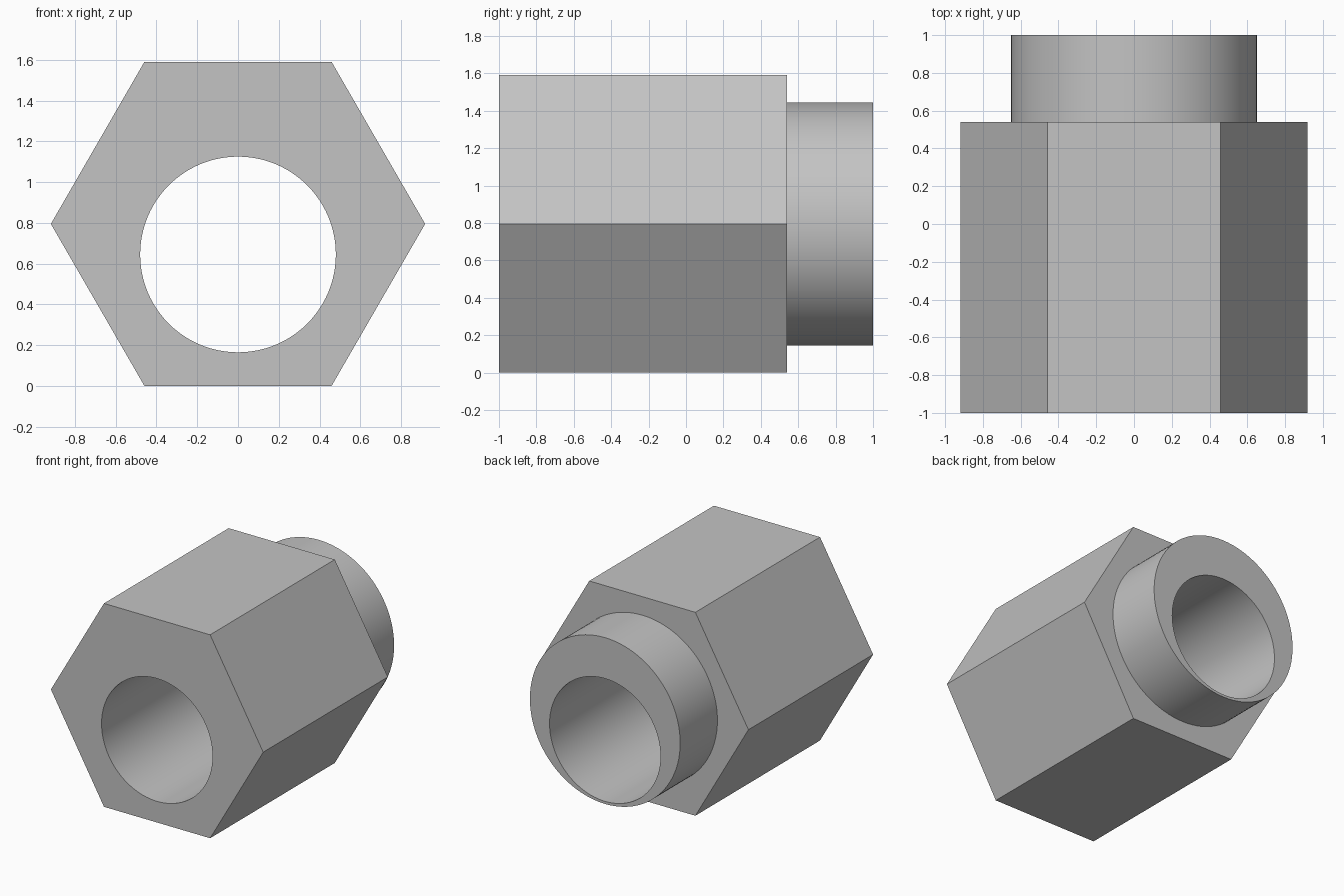
import bpy, bmesh, math

cube = bpy.data.objects.get("Cube")
if cube:
    bpy.data.objects.remove(cube, do_unlink=True)

SEGMENTS = 96                 # sides of the round parts
STEP = SEGMENTS // 6          # round sides per hexagon side
FRONT, SHOULDER, BACK = -1.0, 0.54, 1.0
HEX_RADIUS, COLLAR_RADIUS, BORE_RADIUS = 0.918, 0.65, 0.48
AXIS_Z = HEX_RADIUS * math.sqrt(3) / 2
BORE_Z = AXIS_Z - 0.15        # the bore sits below the main axis

# Plain grey metal
grey = bpy.data.materials.new("grey metal")
grey.use_nodes = True
colour = (0.55, 0.55, 0.55, 1)
grey.diffuse_color = colour
grey.node_tree.nodes["Principled BSDF"].inputs["Base Color"].default_value = colour

bm = bmesh.new()


def ring(radius, y, z, count):
    """Regular polygon of vertices around the y axis."""
    angles = [math.tau * i / count for i in range(count)]
    return [bm.verts.new((radius * math.cos(a), y, z + radius * math.sin(a))) for a in angles]


def bridge(a, b):
    """Wall of quads between two rings of equal count."""
    n = len(a)
    for i in range(n):
        j = (i + 1) % n
        bm.faces.new((a[i], a[j], b[j], b[i]))


def hex_to_round(hexagon, circle):
    """Flat end face: one piece for each hexagon side."""
    for k in range(6):
        arc = [circle[(k * STEP + i) % SEGMENTS] for i in range(STEP + 1)]
        bm.faces.new([hexagon[k], hexagon[(k + 1) % 6]] + arc[::-1])


# Hexagonal body, round collar and off-centre bore
hex_front = ring(HEX_RADIUS, FRONT, AXIS_Z, 6)
hex_back = ring(HEX_RADIUS, SHOULDER, AXIS_Z, 6)
collar_base = ring(COLLAR_RADIUS, SHOULDER, AXIS_Z, SEGMENTS)
collar_end = ring(COLLAR_RADIUS, BACK, AXIS_Z, SEGMENTS)
bore_back = ring(BORE_RADIUS, BACK, BORE_Z, SEGMENTS)
bore_front = ring(BORE_RADIUS, FRONT, BORE_Z, SEGMENTS)

bridge(hex_front, hex_back)
hex_to_round(hex_back, collar_base)
bridge(collar_base, collar_end)
bridge(collar_end, bore_back)
bridge(bore_back, bore_front)
hex_to_round(hex_front, bore_front)
bmesh.ops.recalc_face_normals(bm, faces=bm.faces)

mesh = bpy.data.meshes.new("hex_spacer")
bm.to_mesh(mesh)
bm.free()
mesh.materials.append(grey)
spacer = bpy.data.objects.new("hex_spacer", mesh)
bpy.context.collection.objects.link(spacer)

# Smooth round walls, crisp edges
bpy.ops.object.select_all(action="DESELECT")
spacer.select_set(True)
bpy.context.view_layer.objects.active = spacer
bpy.ops.object.shade_smooth_by_angle(angle=math.radians(30))
